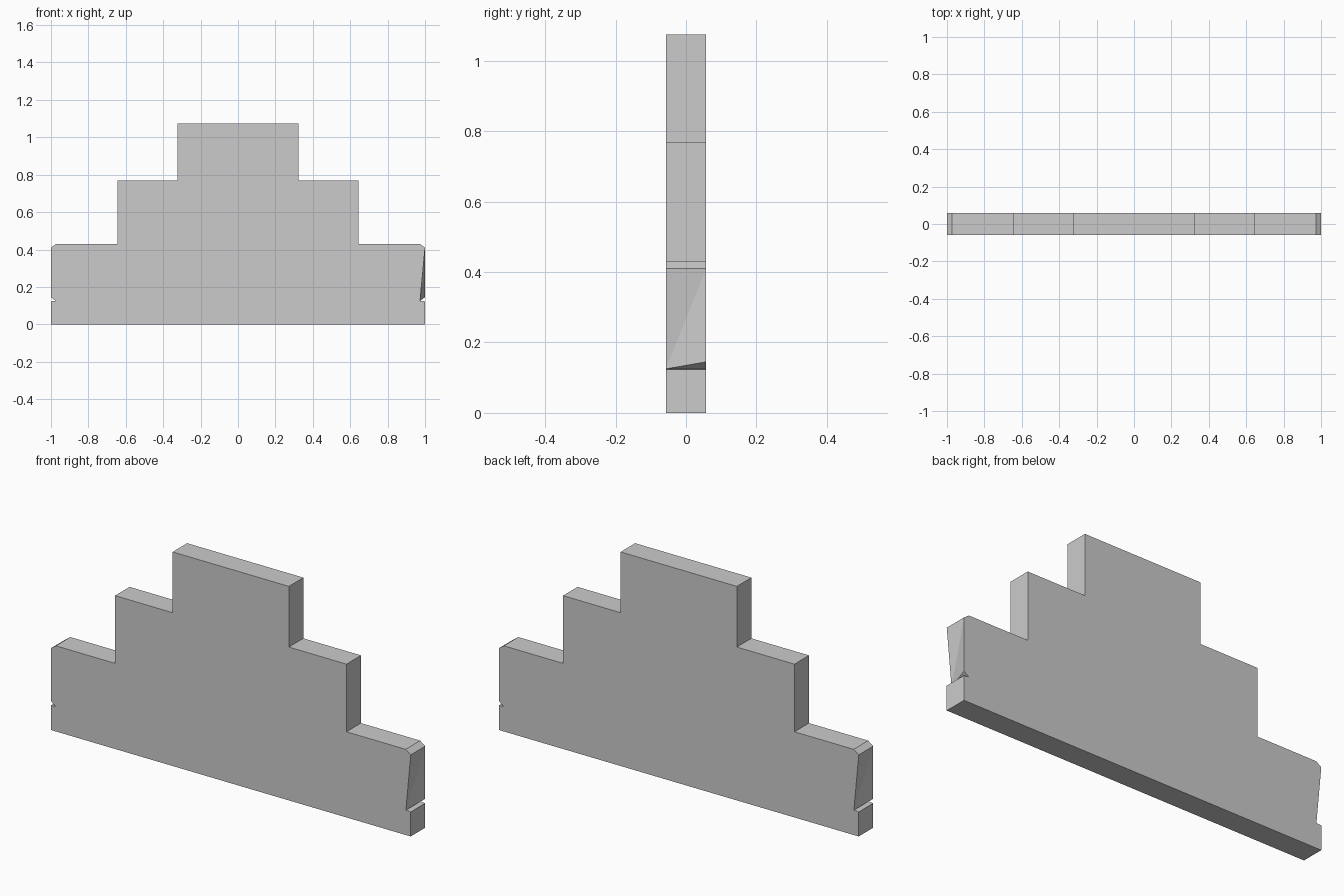
import bpy, bmesh

if "Cube" in bpy.data.objects:
    bpy.data.objects.remove(bpy.data.objects["Cube"])

HALF_DEPTH = 0.0575

# Right half of the stepped outline, bottom to top (x, z)
half = [(1, 0), (1, 0.123), (0.973, 0.125), (1, 0.145), (1, 0.41), (0.972, 0.43),
        (0.643, 0.43), (0.643, 0.77), (0.323, 0.77), (0.323, 1.075)]
outline = half + [(-x, z) for x, z in reversed(half)]
n = len(outline)
TIP, LIP = 2, 3                      # notch point and its upper lip

bm = bmesh.new()
front = [bm.verts.new((x, -HALF_DEPTH, z)) for x, z in outline]
back = [bm.verts.new((x, HALF_DEPTH, z)) for x, z in outline]


# The upper lip runs into the notch point at two opposite corners
def collapse(ring, lip, tip):
    bm.verts.remove(ring[lip])
    ring[lip] = ring[tip]


collapse(front, LIP, TIP)
collapse(back, n - 1 - LIP, n - 1 - TIP)

# Front and back faces
bm.faces.new(dict.fromkeys(front))
bm.faces.new(reversed(list(dict.fromkeys(back))))

# Edge band, with the twisted sides kept as triangles
for i in range(n):
    j = (i + 1) % n
    for tri in ((front[i], back[j], front[j]), (front[i], back[i], back[j])):
        if len(set(tri)) == 3:
            bm.faces.new(tri)
bmesh.ops.recalc_face_normals(bm, faces=bm.faces)
bmesh.ops.dissolve_limit(bm, angle_limit=0.01, verts=bm.verts, edges=bm.edges)

mesh = bpy.data.meshes.new("stepped_wall")
bm.to_mesh(mesh)
bm.free()
wall = bpy.data.objects.new("stepped_wall", mesh)
bpy.context.collection.objects.link(wall)
